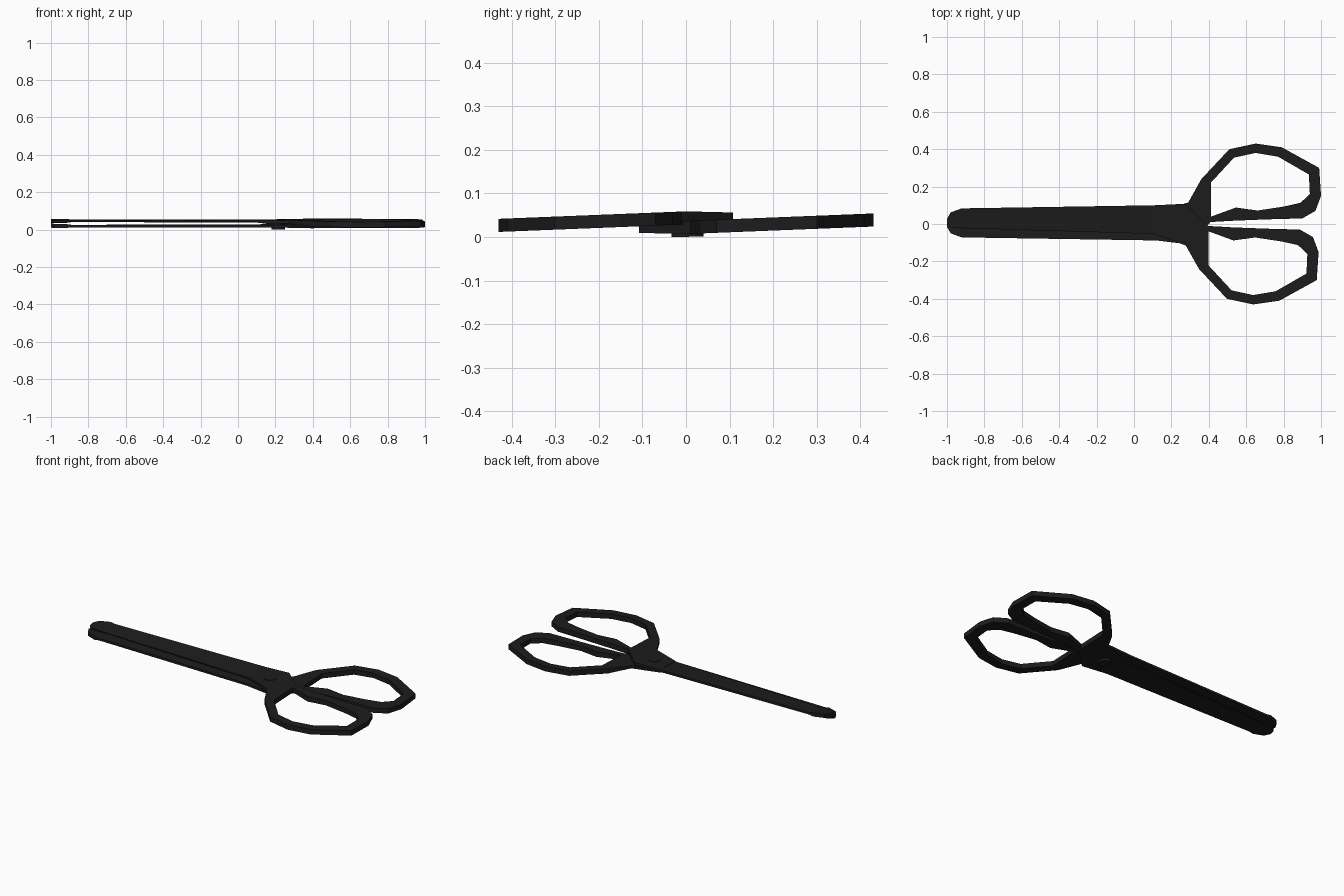
import bpy, bmesh, math

if "Cube" in bpy.data.objects:
    bpy.data.objects.remove(bpy.data.objects["Cube"])

black = bpy.data.materials.new("black")
black.diffuse_color = (0.012, 0.012, 0.012, 1)
black.use_nodes = True
black.node_tree.nodes["Principled BSDF"].inputs["Base Color"].default_value = black.diffuse_color


def strip(name, pairs, side):
    """Solid strip through pairs of points; each pair is (x, y, thick, x, y, thick).
    side = 1 is the lower half, side = -1 the same half turned over about the x axis."""
    bm = bmesh.new()
    rings = []
    for ax, ay, at, bx, by, bt in pairs:
        ring = []
        for x, y, t in ((ax, ay, -at), (bx, by, -bt), (bx, by, bt), (ax, ay, at)):
            z = -0.011 + 0.04 * y + t / 2
            if side < 0:
                x -= 0.013 * max(0, min(1, (x + 0.5) * 2))
            yy = y * side + (0.012 if side < 0 and x < 0.2 else 0)
            ring.append(bm.verts.new((x, yy, 0.033 + z * side)))
        rings.append(ring)
    for r, q in zip(rings, rings[1:]):
        for i in range(4):
            j = (i + 1) % 4
            bm.faces.new((r[i], r[j], q[j], q[i]))
    bm.faces.new(rings[0])
    bm.faces.new(rings[-1][::-1])
    bmesh.ops.recalc_face_normals(bm, faces=bm.faces)
    me = bpy.data.meshes.new(name)
    bm.to_mesh(me)
    bm.free()
    me.materials.append(black)
    ob = bpy.data.objects.new(name, me)
    bpy.context.collection.objects.link(ob)
    return ob


# finger loop: outer and inner outline points
outer = [(.36, .24), (.51, .40), (.65, .43), (.79, .41), (.99, .30), (1.0, .15),
         (.97, .07), (.90, .03), (.72, .025), (.54, .018), (.40, .01)]
inner = [(.41, .22), (.535, .355), (.65, .38), (.77, .36), (.935, .265), (.94, .16),
         (.89, .113), (.80, .093), (.66, .072), (.545, .088), (.40, .035)]
loop = [(*o, .03, *i, .03) for o, i in zip(outer, inner)]

# blade: spine point, then thin cutting edge
blade = [(-1.0, -.015, .022, -1.0, .012, .012), (-.98, -.05, .022, -.98, .03, .01),
         (-.92, -.072, .022, -.92, .035, .008), (-.89, -.072, .013, -.89, .035, .004),
         (.12, -.088, .013, .12, .065, .008)]

# neck crossing from the blade to the loop
neck = [(.12, -.088, .013, .12, .065, .013), (.285, -.108, .016, .29, .115, .016),
        (.40, 0, .03, .36, .24, .03), (.412, .015, .03, .412, .22, .03)]

for side, label in ((1, "lower"), (-1, "upper")):
    strip(label + "_finger_loop", loop, side)
    strip(label + "_blade", blade, side)
    strip(label + "_neck", neck, side)

# pivot screw
bpy.ops.mesh.primitive_cylinder_add(vertices=12, radius=0.037, depth=0.053,
                                    location=(0.215, 0.003, 0.0272),
                                    rotation=(math.radians(1), 0, 0))
screw = bpy.context.object
screw.name = "pivot_screw"
screw.data.materials.append(black)
